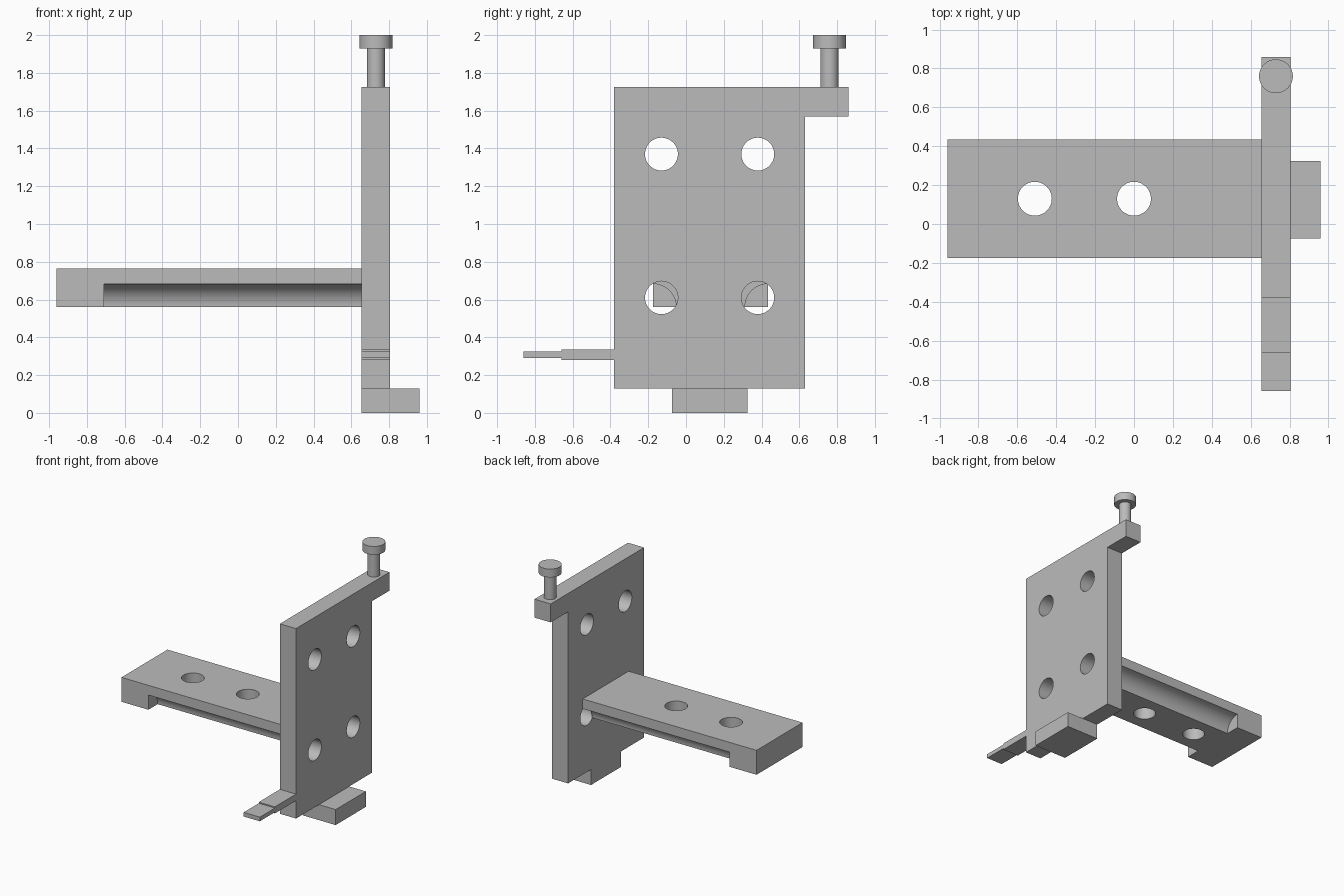
import bpy
import bmesh
from math import pi, radians

cube = bpy.data.objects.get("Cube")
if cube:
    bpy.data.objects.remove(cube, do_unlink=True)

# Single plain grey material
grey = bpy.data.materials.new("machined grey")
grey.use_nodes = True
colour = (0.5, 0.5, 0.5, 1.0)
grey.diffuse_color = colour
grey.node_tree.nodes["Principled BSDF"].inputs["Base Color"].default_value = colour


def prism(name, profile, x0, x1):
    """Extrude a (y, z) outline along x."""
    bm = bmesh.new()
    face = bm.faces.new([bm.verts.new((x0, y, z)) for y, z in profile])
    side = bmesh.ops.extrude_face_region(bm, geom=[face])["geom"]
    moved = [g for g in side if isinstance(g, bmesh.types.BMVert)]
    bmesh.ops.translate(bm, verts=moved, vec=(x1 - x0, 0, 0))
    bmesh.ops.recalc_face_normals(bm, faces=bm.faces)
    mesh = bpy.data.meshes.new(name)
    bm.to_mesh(mesh)
    bm.free()
    mesh.materials.append(grey)
    obj = bpy.data.objects.new(name, mesh)
    bpy.context.collection.objects.link(obj)
    return obj


def box(name, x, y, z):
    outline = [(y[0], z[0]), (y[1], z[0]), (y[1], z[1]), (y[0], z[1])]
    return prism(name, outline, *x)


def cylinder(name, radius, depth, centre, along_x=False):
    bpy.ops.mesh.primitive_cylinder_add(
        vertices=64, radius=radius, depth=depth, location=centre,
        rotation=(0, pi / 2 if along_x else 0, 0))
    obj = bpy.context.object
    obj.name = name
    obj.data.materials.append(grey)
    return obj


def smooth(obj):
    bpy.ops.object.select_all(action="DESELECT")
    obj.select_set(True)
    bpy.context.view_layer.objects.active = obj
    bpy.ops.object.shade_smooth_by_angle(angle=radians(30))


def cut(obj, cutters):
    """Subtract each cutter and remove it afterwards."""
    bpy.context.view_layer.objects.active = obj
    for cutter in cutters:
        cutter.hide_render = True
        mod = obj.modifiers.new("cut", "BOOLEAN")
        mod.operation = "DIFFERENCE"
        mod.solver = "EXACT"
        mod.object = cutter
        bpy.ops.object.modifier_apply(modifier=mod.name)
        bpy.data.objects.remove(cutter, do_unlink=True)
    smooth(obj)


PLATE_X = (0.655, 0.805)
MID_X = 0.73
HOLE = 0.087

# Upright plate with the overhanging top lug and four through holes
outline = [(-0.38, 0.13), (0.63, 0.13), (0.63, 1.57),
           (0.86, 1.57), (0.86, 1.725), (-0.38, 1.725)]
plate = prism("upright_plate", outline, *PLATE_X)
cut(plate, [cylinder("plate_hole", HOLE, 0.4, (MID_X, y, z), True)
            for y in (-0.13, 0.38) for z in (0.61, 1.37)])

# Horizontal arm: two vertical holes, rounded grooves along both lower edges
ARM_Y = (-0.175, 0.435)
arm = box("arm", (-0.96, PLATE_X[0]), ARM_Y, (0.56, 0.765))
holes = [cylinder("arm_hole", HOLE, 0.6, (x, 0.13, 0.66)) for x in (-0.51, 0)]
grooves = [cylinder("arm_groove", 0.123, 1.51, (0.045, y, 0.56), True)
           for y in ARM_Y]
cut(arm, holes + grooves)

# Foot under the plate
box("foot", (PLATE_X[0], 0.96), (-0.075, 0.325), (0, 0.13))

# Stepped tongue on the front edge
box("tongue_base", PLATE_X, (-0.66, -0.38), (0.28, 0.335))
box("tongue_tip", PLATE_X, (-0.86, -0.66), (0.29, 0.325))

# Thumb screw on the lug
smooth(cylinder("screw_shaft", 0.048, 0.205, (MID_X, 0.76, 1.8275)))
smooth(cylinder("screw_head", HOLE, 0.07, (MID_X, 0.76, 1.965)))
